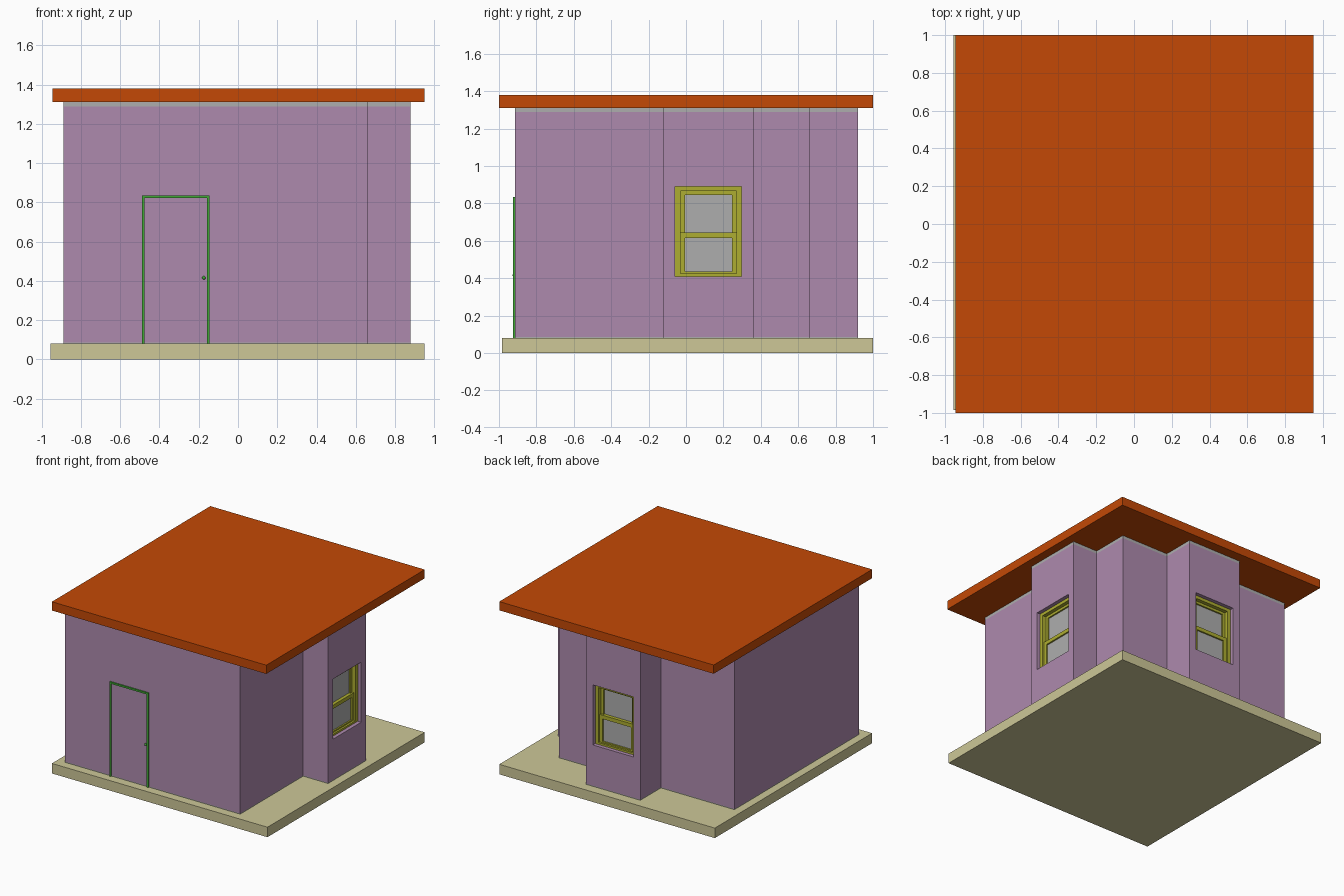
import bpy, bmesh, math
from mathutils import Matrix, Vector

cube = bpy.data.objects.get("Cube")
if cube:
    bpy.data.objects.remove(cube, do_unlink=True)


def material(name, r, g, b):
    lin = [(c / 255) ** 2.2 for c in (r, g, b)] + [1.0]
    m = bpy.data.materials.new(name)
    m.use_nodes = True
    m.diffuse_color = lin
    m.node_tree.nodes["Principled BSDF"].inputs["Base Color"].default_value = lin
    return m


MAUVE = material("mauve wall", 172, 137, 172)
ORANGE = material("burnt orange roof", 194, 74, 14)
SAND = material("sand base", 204, 198, 150)
GREY = material("light grey", 172, 172, 172)
YELLOW = material("olive yellow frame", 172, 172, 52)
GREEN = material("green door trim", 66, 165, 56)


def extrude(name, outline, z0, z1, mat, place=None):
    """Solid prism over a counter-clockwise outline."""
    bm = bmesh.new()
    face = bm.faces.new([bm.verts.new((x, y, z0)) for x, y in outline])
    top = bmesh.ops.extrude_face_region(bm, geom=[face])["geom"]
    bmesh.ops.translate(bm, vec=(0, 0, z1 - z0),
                        verts=[v for v in top if isinstance(v, bmesh.types.BMVert)])
    bmesh.ops.recalc_face_normals(bm, faces=bm.faces)
    if place:
        bm.transform(place)
    mesh = bpy.data.meshes.new(name)
    bm.to_mesh(mesh)
    bm.free()
    mesh.materials.append(mat)
    ob = bpy.data.objects.new(name, mesh)
    bpy.context.collection.objects.link(ob)
    return ob


def box(name, x, y, z, mat, place=None):
    outline = [(x[0], y[0]), (x[1], y[0]), (x[1], y[1]), (x[0], y[1])]
    return extrude(name, outline, z[0], z[1], mat, place)


# Base slab and flat roof
box("base_slab", (-0.955, 0.95), (-0.985, 1), (0, 0.08), SAND)
box("roof", (-0.945, 0.95), (-1, 1), (1.31, 1.38), ORANGE)

# Walls with a bay on the right and a bay at the back
L, R, F, B = -0.89, 0.66, -0.915, 0.66
plan = [(L, F), (R, F), (R, -0.12), (0.88, -0.12), (0.88, 0.36), (R, 0.36),
        (R, B), (0.24, B), (0.24, 0.92), (-0.24, 0.92), (-0.24, B), (L, B)]
extrude("floor_strip", plan, 0.08, 0.086, GREY)
walls = extrude("walls", plan, 0.086, 1.288, MAUVE)
extrude("ceiling_strip", plan, 1.288, 1.31, GREY)


def cut(target, cutter):
    mod = target.modifiers.new("opening", 'BOOLEAN')
    mod.operation = 'DIFFERENCE'
    mod.solver = 'EXACT'
    mod.object = cutter
    bpy.context.view_layer.objects.active = target
    bpy.ops.object.modifier_apply(modifier=mod.name)
    bpy.data.objects.remove(cutter, do_unlink=True)


def window(side, place):
    """Recessed sash window facing local +x, centred on local y = 0."""
    w, bottom, top = 0.178, 0.41, 0.89
    cut(walls, box("opening", (-0.09, 0.05), (-w, w), (bottom, top), MAUVE, place))

    def part(name, x, y, z, mat=YELLOW):
        box(side + "_window_" + name, x, y, z, mat, place)

    # Outer frame
    outer = (-0.09, -0.03)
    for name, s in (("jamb_a", -1), ("jamb_b", 1)):
        part(name, outer, sorted((s * w, s * 0.15)), (bottom, top))
    part("head", outer, (-0.15, 0.15), (0.865, top))
    part("sill", outer, (-0.15, 0.15), (bottom, 0.425))
    # Two sashes, the lower one standing slightly forward
    for name, x, z0, z1, pane0, pane1 in (
            ("upper", -0.06, 0.63, 0.865, 0.645, 0.845),
            ("lower", -0.045, 0.425, 0.645, 0.435, 0.615)):
        depth = (-0.09, x)
        part(name + "_stile_a", depth, (-0.15, -0.125), (z0, z1))
        part(name + "_stile_b", depth, (0.125, 0.15), (z0, z1))
        part(name + "_rail_top", depth, (-0.125, 0.125), (pane1, z1))
        part(name + "_rail_low", depth, (-0.125, 0.125), (z0, pane0))
        part(name + "_pane", (-0.09, x - 0.012), (-0.125, 0.125), (pane0, pane1), GREY)


window("side", Matrix.Translation((0.88, 0.12, 0)))
window("back", Matrix.Translation((0, 0.92, 0)) @ Matrix.Rotation(math.pi / 2, 4, 'Z'))

# Door trim and knob on the front wall
depth = (-0.925, -0.91)
box("door_trim_right", (-0.49, -0.476), depth, (0.08, 0.835), GREEN)
box("door_trim_left", (-0.159, -0.145), depth, (0.08, 0.835), GREEN)
box("door_trim_top", (-0.476, -0.159), depth, (0.821, 0.835), GREEN)

bm = bmesh.new()
bmesh.ops.create_uvsphere(bm, u_segments=12, v_segments=8, radius=0.009)
bm.transform(Matrix.Translation(Vector((-0.174, -0.918, 0.415))))
mesh = bpy.data.meshes.new("door_knob")
bm.to_mesh(mesh)
bm.free()
mesh.materials.append(GREEN)
mesh.shade_smooth()
bpy.context.collection.objects.link(bpy.data.objects.new("door_knob", mesh))
